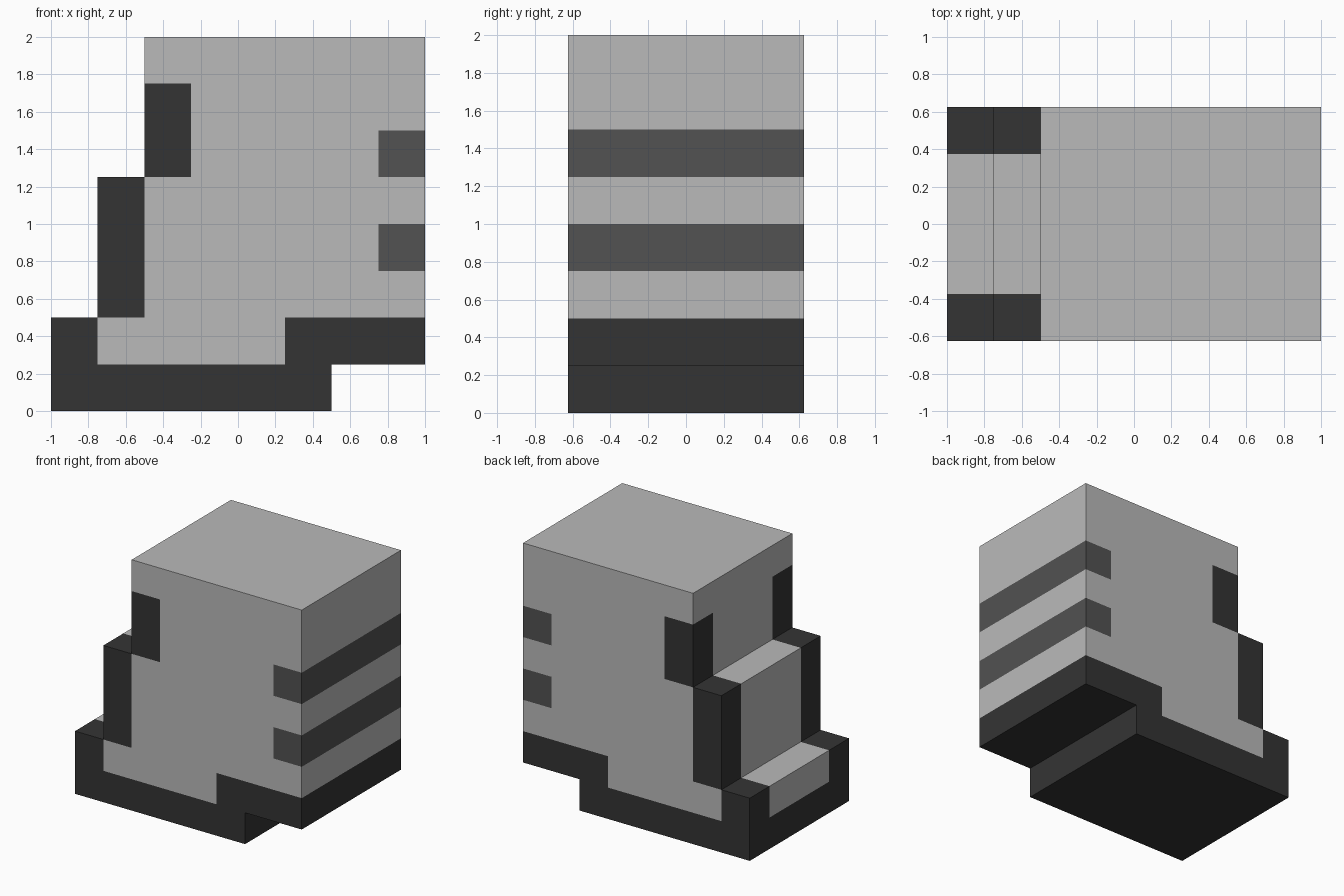
import bpy
import bmesh
from mathutils import Vector

if "Cube" in bpy.data.objects:
    bpy.data.objects.remove(bpy.data.objects["Cube"])

HALF_WIDTH = 0.625


def material(name, value):
    mat = bpy.data.materials.new(name)
    mat.diffuse_color = (value, value, value, 1)
    mat.use_nodes = True
    mat.node_tree.nodes["Principled BSDF"].inputs["Base Color"].default_value = mat.diffuse_color
    return mat


LIGHT, DARK, STRIPE = 0, 1, 2
materials = [material("light grey", 0.49),
             material("charcoal", 0.034),
             material("stripe grey", 0.084)]


def colour_at(p):
    """Colour of the block just under a surface point."""
    # base, with its raised end under the overhang
    if p.z < 0.25 or (p.x > 0.25 and p.z < 0.5):
        return DARK
    # posts along both sides of each step
    if abs(p.y) > HALF_WIDTH - 0.25:
        for x, z0, z1 in ((-1, 0.25, 0.5), (-0.75, 0.5, 1.25), (-0.5, 1.25, 1.75)):
            if x < p.x < x + 0.25 and z0 < p.z < z1:
                return DARK
    # two bands wrapping round the right end
    if p.x > 0.75 and (0.75 < p.z < 1 or 1.25 < p.z < 1.5):
        return STRIPE
    return LIGHT


# stepped side profile, extruded across the width
profile = [(-1, 0), (0.5, 0), (0.5, 0.25), (1, 0.25), (1, 2),
           (-0.5, 2), (-0.5, 1.25), (-0.75, 1.25), (-0.75, 0.5), (-1, 0.5)]
bm = bmesh.new()
face = bm.faces.new([bm.verts.new((x, -HALF_WIDTH, z)) for x, z in profile])
result = bmesh.ops.extrude_face_region(bm, geom=[face], use_keep_orig=True)
bmesh.ops.translate(bm, vec=(0, 2 * HALF_WIDTH, 0),
                    verts=[g for g in result["geom"] if isinstance(g, bmesh.types.BMVert)])
bmesh.ops.recalc_face_normals(bm, faces=bm.faces)

# cut the surface along the lines where colours change
cuts = [(Vector((i * 0.25, 0, 0)), Vector((1, 0, 0))) for i in range(-3, 4)]
cuts += [(Vector((0, 0, i * 0.25)), Vector((0, 0, 1))) for i in range(1, 8)]
cuts += [(Vector((0, s * 0.375, 0)), Vector((0, 1, 0))) for s in (-1, 1)]
for point, normal in cuts:
    bmesh.ops.bisect_plane(bm, geom=bm.verts[:] + bm.edges[:] + bm.faces[:],
                           dist=1e-5, plane_co=point, plane_no=normal)

# colour by position, then merge flat faces of the same colour
bm.normal_update()
for f in bm.faces:
    f.material_index = colour_at(f.calc_center_median() - f.normal * 0.05)
bmesh.ops.dissolve_limit(bm, angle_limit=0.01, verts=bm.verts[:],
                         edges=bm.edges[:], delimit={'MATERIAL'})

mesh = bpy.data.meshes.new("stepped_body")
bm.to_mesh(mesh)
bm.free()
for mat in materials:
    mesh.materials.append(mat)
body = bpy.data.objects.new("stepped_body", mesh)
bpy.context.collection.objects.link(body)
